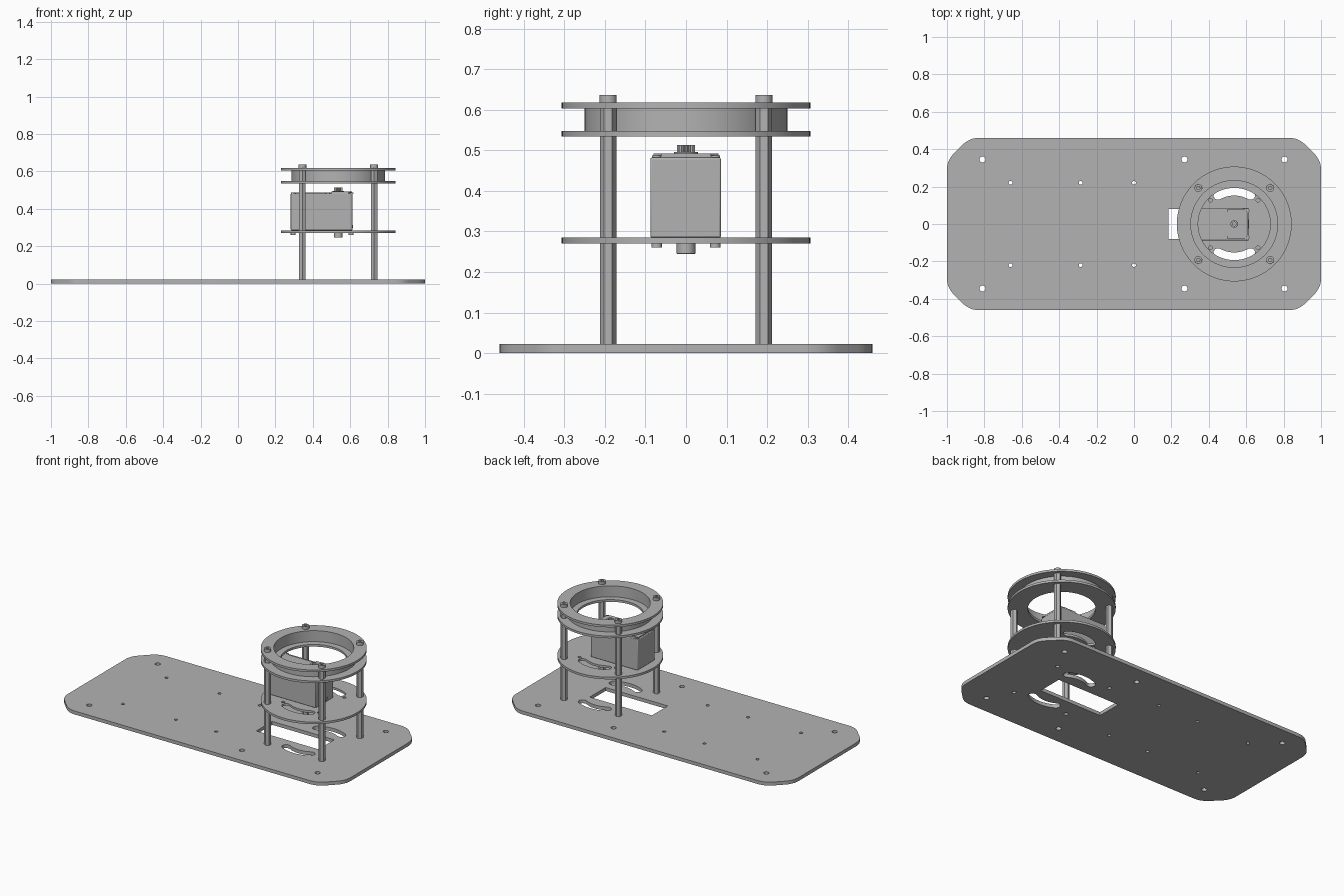
import bpy, bmesh, math
from math import sin, cos, pi, radians
from mathutils import Vector

cube = bpy.data.objects.get("Cube")
if cube:
    bpy.data.objects.remove(cube, do_unlink=True)

grey = bpy.data.materials.new("plain grey")
grey.use_nodes = True
COLOUR = (0.45, 0.45, 0.45, 1)
grey.diffuse_color = COLOUR
grey.node_tree.nodes["Principled BSDF"].inputs["Base Color"].default_value = COLOUR

CX = 0.536      # turret axis
POST = 0.192    # post offset from the axis


def finish(ob):
    ob.data.materials.clear()
    ob.data.materials.append(grey)
    bpy.ops.object.select_all(action='DESELECT')
    ob.select_set(True)
    bpy.context.view_layer.objects.active = ob
    bpy.ops.object.shade_smooth_by_angle(angle=radians(28))
    return ob


def circle(x, y, r, n=24, turn=0):
    return [(x + r * cos(turn + 2 * pi * i / n), y + r * sin(turn + 2 * pi * i / n)) for i in range(n)]


def rect(x0, x1, y0, y1):
    return [(x0, y0), (x1, y0), (x1, y1), (x0, y1)]


def rounded(points, trim, steps=6):
    """Round each corner of an outline."""
    out = []
    for i, p in enumerate(points):
        p = Vector(p)
        a = p + (Vector(points[i - 1]) - p).normalized() * trim
        b = p + (Vector(points[(i + 1) % len(points)]) - p).normalized() * trim
        for k in range(steps + 1):
            t = k / steps
            out.append(tuple(a * (1 - t) ** 2 + p * 2 * t * (1 - t) + b * t * t))
    return out


def kidney(mid, r, half, spread, n=16):
    """Curved slot with round ends, centred on the turret axis."""
    pts = []
    a0, a1 = mid - spread, mid + spread
    for i in range(n + 1):
        a = a0 + (a1 - a0) * i / n
        pts.append((CX + (r + half) * cos(a), (r + half) * sin(a)))
    for end, s in ((a1, 0), (a0, pi)):
        ex, ey = CX + r * cos(end), r * sin(end)
        for i in range(1, 8):
            a = end + s + pi * i / 8
            pts.append((ex + half * cos(a), ey + half * sin(a)))
        if s == 0:
            for i in range(n + 1):
                a = a1 + (a0 - a1) * i / n
                pts.append((CX + (r - half) * cos(a), (r - half) * sin(a)))
    return pts


def plate(name, z0, z1, outline, holes=()):
    """Flat part cut from an outline with holes."""
    cu = bpy.data.curves.new(name, 'CURVE')
    cu.dimensions = '2D'
    cu.fill_mode = 'BOTH'
    cu.extrude = (z1 - z0) / 2
    for pts in (outline, *holes):
        sp = cu.splines.new('POLY')
        sp.points.add(len(pts) - 1)
        for q, (x, y) in zip(sp.points, pts):
            q.co = (x, y, 0, 1)
        sp.use_cyclic_u = True
    temp = bpy.data.objects.new(name + " outline", cu)
    bpy.context.collection.objects.link(temp)
    bpy.context.view_layer.update()
    dg = bpy.context.evaluated_depsgraph_get()
    me = bpy.data.meshes.new_from_object(temp.evaluated_get(dg))
    bpy.data.objects.remove(temp, do_unlink=True)
    bm = bmesh.new()
    bm.from_mesh(me)
    bmesh.ops.remove_doubles(bm, verts=bm.verts, dist=0.00005)
    bmesh.ops.translate(bm, verts=bm.verts, vec=(0, 0, (z0 + z1) / 2))
    bmesh.ops.recalc_face_normals(bm, faces=bm.faces)
    bm.to_mesh(me)
    bm.free()
    me.name = name
    ob = bpy.data.objects.new(name, me)
    bpy.context.collection.objects.link(ob)
    return finish(ob)


def bevel(ob, width, segments=2):
    m = ob.modifiers.new("Bevel", 'BEVEL')
    m.width = width
    m.segments = segments
    m.limit_method = 'ANGLE'
    m.angle_limit = radians(50)


corners = [(sx, sy) for sx in (-1, 1) for sy in (-1, 1)]
slots = [kidney(a, 0.178, 0.026, radians(29)) for a in (pi / 2, -pi / 2)]
post_xy = [(CX + sx * POST, sy * POST) for sx, sy in corners]
post_holes = [circle(x, y, 0.012, 16) for x, y in post_xy]

# Base plate with cut corners, mounting holes, slots and cable window
base = [(-1, -0.34), (-0.88, -0.46), (0.88, -0.46), (1, -0.34),
        (1, 0.34), (0.88, 0.46), (-0.88, 0.46), (-1, 0.34)]
holes = [circle(x, s * 0.345, 0.016) for x in (-0.81, 0.27, 0.805) for s in (-1, 1)]
holes += [circle(x, s * 0.22, 0.01) for x in (-0.66, -0.285, 0) for s in (-1, 1)]
plate("base_plate", 0, 0.022, rounded(base, 0.05),
      holes + slots + post_holes + [rect(0.185, 0.625, -0.08, 0.08)])

# Motor shelf
shelf_holes = [circle(CX + sx * 0.127, sy * 0.127, 0.01, 16) for sx, sy in corners]
plate("motor_shelf", 0.271, 0.285, circle(CX, 0, 0.307, 96), slots + shelf_holes)

# Upper rings
for name, z0, z1, outer, inner in (("lower_ring", 0.534, 0.548, 0.307, 0.193),
                                   ("bearing_ring", 0.548, 0.604, 0.25, 0.232),
                                   ("top_ring", 0.604, 0.618, 0.307, 0.232)):
    plate(name, z0, z1, circle(CX, 0, outer, 96), [circle(CX, 0, inner, 96)])

# Hexagonal posts with socket-head bolts
for i, (x, y) in enumerate(post_xy):
    plate(f"post_{i + 1}", 0.022, 0.606, circle(x, y, 0.02, 6, pi / 2))
    plate(f"bolt_core_{i + 1}", 0.617, 0.624, circle(x, y, 0.018))
    head = plate(f"bolt_head_{i + 1}", 0.618, 0.637, circle(x, y, 0.021, 32), [circle(x, y, 0.01, 6)])
    bevel(head, 0.004)

# Motor body, side strips and lid
body = plate("motor_body", 0.285, 0.482, rect(0.282, 0.613, -0.088, 0.086))
bevel(body, 0.004)
plate("motor_lid", 0.482, 0.488, rect(0.29, 0.61, -0.065, 0.065))
cap = [(0.5, -0.08), (0.59, -0.08), (0.61, -0.06), (0.61, 0.06), (0.59, 0.08), (0.5, 0.08)]
plate("gear_cap", 0.482, 0.492, cap)
for i, (x, y) in enumerate(((0.605, 0.072), (0.605, -0.072), (0.48, -0.068), (0.295, 0.072), (0.295, -0.072))):
    plate(f"lid_screw_{i + 1}", 0.482, 0.488, circle(x, y, 0.012, 16), [circle(x, y, 0.005, 6)])
    if i != 2:
        plate(f"shelf_screw_{i + 1}", 0.26, 0.271, circle(x, y, 0.013, 16))

# Cable outlet on the end of the motor
for side in (-1, 1):
    plate(f"cable_outlet_side_{side}", 0.298, 0.313, rect(0.613, 0.616, side * 0.022 - 0.0015, side * 0.022 + 0.0015))
plate("cable_outlet_lip", 0.296, 0.299, rect(0.613, 0.616, -0.022, 0.022))

# Output spline, collar and lower pivot
spline = [(CX + r * cos(a), r * sin(a)) for k in range(40)
          for r, a in ((0.022 if k % 2 else 0.019, 2 * pi * k / 40),)]
plate("shaft_collar", 0.49, 0.496, circle(CX, 0, 0.03, 32))
plate("output_shaft", 0.494, 0.514, spline, [circle(CX, 0, 0.01, 20)])
plate("shaft_core", 0.494, 0.505, circle(CX, 0, 0.012, 20))
pivot = plate("lower_pivot", 0.245, 0.272, circle(CX, 0, 0.023, 32))
bevel(pivot, 0.004)
